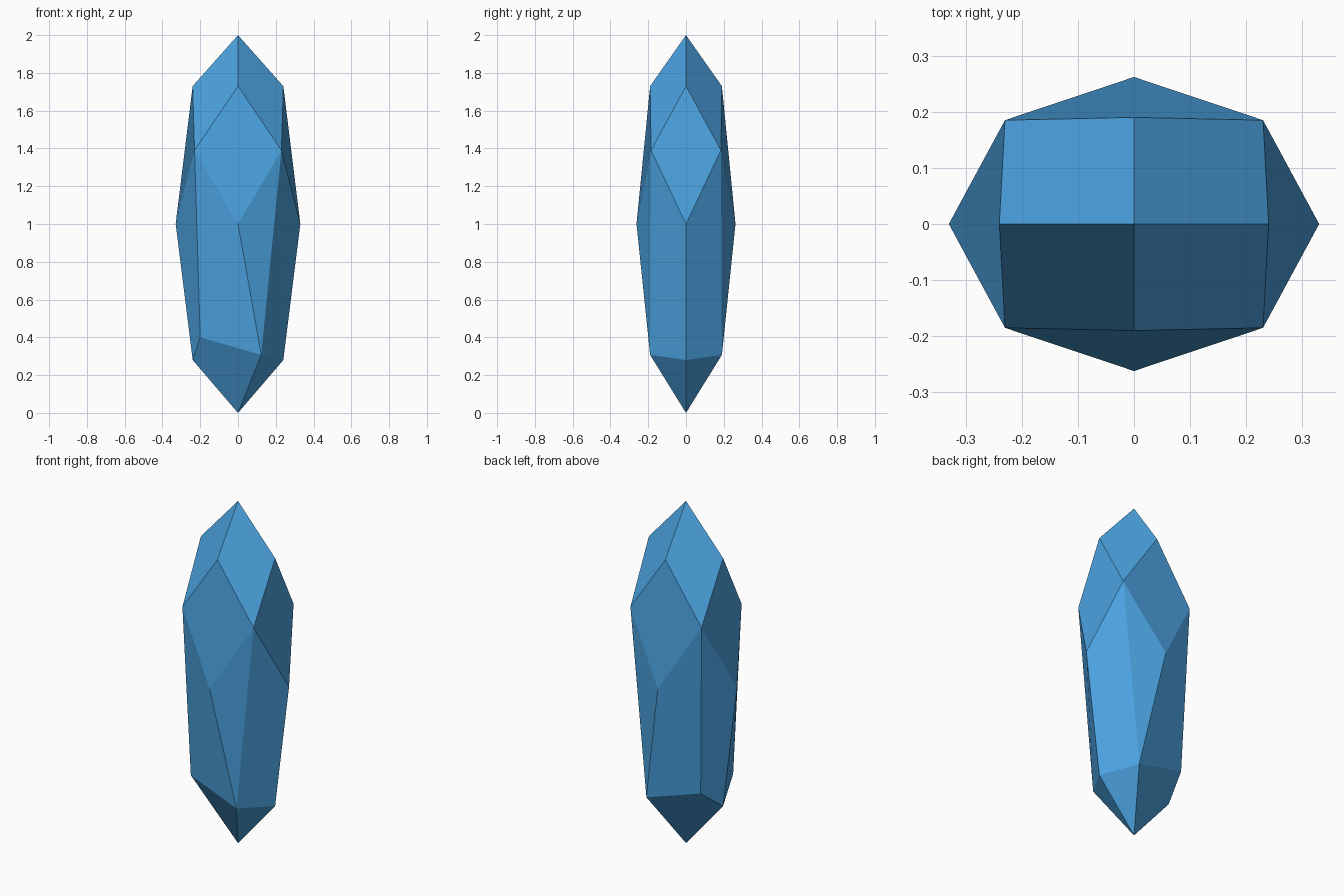
import bpy
import bmesh

if "Cube" in bpy.data.objects:
    bpy.data.objects.remove(bpy.data.objects["Cube"])

# Named corner points of the front half (y <= 0)
P = {
    "tip": (0, 0, 2), "base": (0, 0, 0),
    "front_top": (0, -.19, 1.73), "front_mid": (0, -.262, 1),
    "right_top": (.24, 0, 1.73), "left_top": (-.24, 0, 1.73),
    "right_mid": (.33, 0, 1), "left_mid": (-.33, 0, 1),
    "right_low": (.24, 0, .28), "left_low": (-.24, 0, .28),
    "right_corner": (.23, -.185, 1.39), "left_corner": (-.23, -.185, 1.39),
    "right_foot": (.123, -.19, .307), "left_foot": (-.2, -.15, .4),
}

# Facets of the front half, mirrored to the back
half = [
    "front_top left_corner front_mid right_corner",
    "front_mid left_corner left_foot right_foot",
    "front_mid right_foot right_corner",
    "base right_foot left_foot left_low",
    "base right_low right_foot",
]
for s in ("left", "right"):
    half.append(f"{s}_top {s}_corner front_top tip")
    half.append(f"{s}_mid {s}_low {s}_foot {s}_corner")

bm = bmesh.new()
cache = {}


def vert(name, side):
    x, y, z = P[name]
    co = (x, y * side, z)
    if co not in cache:
        cache[co] = bm.verts.new(co)
    return cache[co]


for side in (1, -1):
    for facet in half:
        bm.faces.new([vert(n, side) for n in facet.split()])

# Kite facets on both ends, spanning front and back
for s in ("left", "right"):
    bm.faces.new([vert(f"{s}_top", 1), vert(f"{s}_corner", 1),
                  vert(f"{s}_mid", 1), vert(f"{s}_corner", -1)])

bmesh.ops.recalc_face_normals(bm, faces=bm.faces)
mesh = bpy.data.meshes.new("crystal")
bm.to_mesh(mesh)
bm.free()

# Blue crystal
crystal = bpy.data.objects.new("crystal", mesh)
bpy.context.collection.objects.link(crystal)
blue = bpy.data.materials.new("blue")
blue.diffuse_color = (0.07, 0.36, 0.74, 1)
blue.use_nodes = True
blue.node_tree.nodes["Principled BSDF"].inputs["Base Color"].default_value = blue.diffuse_color
mesh.materials.append(blue)
